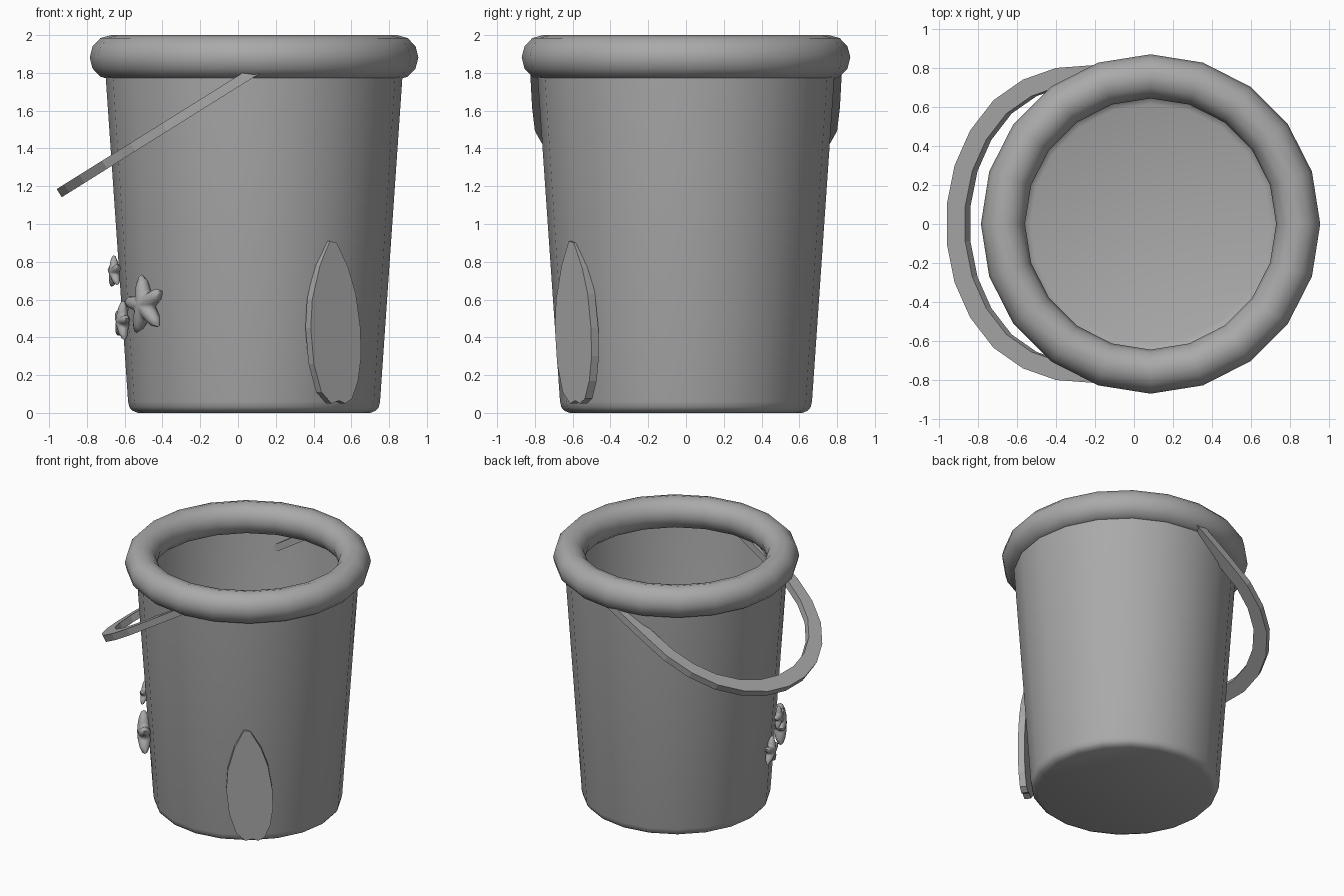
import bpy, bmesh, math
from mathutils import Vector, Matrix

if "Cube" in bpy.data.objects:
    bpy.data.objects.remove(bpy.data.objects["Cube"], do_unlink=True)

CX = 0.085      # axis of the pail
SIDES = 20

grey = bpy.data.materials.new("plain_grey")
grey.use_nodes = True
grey.diffuse_color = (0.4, 0.4, 0.4, 1)
grey.node_tree.nodes["Principled BSDF"].inputs["Base Color"].default_value = (0.4, 0.4, 0.4, 1)


def finish(name, bm, angle=None):
    """Turn a bmesh into an object, smooth below the given angle."""
    bmesh.ops.recalc_face_normals(bm, faces=bm.faces)
    mesh = bpy.data.meshes.new(name)
    bm.to_mesh(mesh)
    bm.free()
    mesh.materials.append(grey)
    obj = bpy.data.objects.new(name, mesh)
    bpy.context.collection.objects.link(obj)
    if angle:
        bpy.ops.object.select_all(action='DESELECT')
        obj.select_set(True)
        bpy.context.view_layer.objects.active = obj
        bpy.ops.object.shade_smooth_by_angle(angle=math.radians(angle))
    return obj


def skin(bm, rings, closed):
    """Join rings of vertices with quads."""
    count = len(rings[0])
    for a, b in zip(rings, rings[1:]):
        for i in range(count if closed else count - 1):
            j = (i + 1) % count
            bm.faces.new((a[i], a[j], b[j], b[i]))


def lathe(name, profile, loop=False, angle=50):
    """Spin a profile of (radius, height) round the pail axis."""
    bm = bmesh.new()
    rings = []
    for r, z in profile:
        rings.append([bm.verts.new((CX + r * math.cos(math.tau * i / SIDES),
                                    r * math.sin(math.tau * i / SIDES), z))
                      for i in range(SIDES)])
    skin(bm, rings + rings[:1] if loop else rings, True)
    if not loop:
        bm.faces.new(rings[0])
    return finish(name, bm, angle)


def on_wall(degrees, radius, z):
    """Frame on the wall: x runs sideways, y up, z outward."""
    a = math.radians(degrees)
    out = Vector((math.cos(a), math.sin(a), 0))
    side = Vector((-out.y, out.x, 0))
    m = Matrix((side, Vector((0, 0, 1)), out)).transposed().to_4x4()
    m.translation = Vector((CX, 0, z)) + out * radius
    return m


# Open pail with a rounded foot
lathe("pail_body", [(0.615, 0), (0.645, 0.012), (0.66, 0.03), (0.667, 0.06), (0.787, 1.8)])

# Fat rounded rim
rim = []
for i in range(12):
    a = math.tau * i / 12
    rim.append((0.757 + 0.113 * math.cos(a), 1.882 + 0.118 * math.sin(a)))
lathe("rim", rim, loop=True)

# Tilted carrying handle: half of its outer edge as seen from above, then mirrored
half = [(0.1, 0.825), (-0.2, 0.815), (-0.4, 0.8), (-0.57, 0.74),
        (-0.72, 0.635), (-0.84, 0.48), (-0.92, 0.3), (-0.96, 0.1)]
path = half + [(x, -y) for x, y in reversed(half)]
bm = bmesh.new()
rings = []
for i, (x, y) in enumerate(path):
    before, after = path[max(i - 1, 0)], path[min(i + 1, len(path) - 1)]
    tangent = Vector((after[0] - before[0], after[1] - before[1])).normalized()
    ix, iy = x - tangent.y * 0.095, y + tangent.x * 0.095
    ring = []
    for px, py, drop in ((x, y, 0), (ix, iy, 0), (ix, iy, 1), (x, y, 1)):
        ring.append(bm.verts.new((px + 0.027 * drop, py, 1.785 + 0.625 * px - 0.043 * drop)))
    rings.append(ring)
skin(bm, rings, True)
bm.faces.new(rings[0])
bm.faces.new(rings[-1])
finish("handle", bm)

# Flat pointed leaf-shaped plate: (sideways, height)
leaf = [(-0.04, 0.91), (-0.105, 0.78), (-0.155, 0.6), (-0.165, 0.45), (-0.145, 0.26),
        (-0.095, 0.11), (-0.03, 0.05), (0.02, 0.065), (0.06, 0.05), (0.105, 0.075),
        (0.145, 0.17), (0.165, 0.3), (0.16, 0.45), (0.13, 0.63), (0.08, 0.77), (0.005, 0.9)]
bm = bmesh.new()
frame = on_wall(-54, 0, 0)
layers = [[bm.verts.new(frame @ Vector((s, z, d))) for s, z in leaf] for d in (0.69, 0.738)]
skin(bm, layers, True)
for layer in layers:
    bm.faces.new(layer)
finish("leaf_plate", bm)


# Puffy five-armed stars on the wall
def star(name, degrees, radius, z, size, thick, turn):
    bm = bmesh.new()
    frame = on_wall(degrees, radius, z)
    spokes, steps = 30, 8
    rings = []
    for k in range(1, steps):
        a = math.pi * k / steps
        ring = []
        for i in range(spokes):
            p = math.tau * i / spokes
            wave = 0.5 + 0.5 * math.cos(5 * p)
            reach = size * (0.45 + 0.55 * wave ** 1.3) * math.sin(a)
            q = p + math.radians(turn)
            ring.append(bm.verts.new(frame @ Vector((reach * math.cos(q), reach * math.sin(q),
                                                     thick * math.cos(a)))))
        rings.append(ring)
    skin(bm, rings, True)
    for ring, d in ((rings[0], thick), (rings[-1], -thick)):
        pole = bm.verts.new(frame @ Vector((0, 0, d)))
        for i in range(spokes):
            bm.faces.new((ring[i], ring[(i + 1) % spokes], pole))
    finish(name, bm, 80)


star("large_star", 218, 0.735, 0.57, 0.165, 0.048, 100)
star("lower_star", 194, 0.72, 0.485, 0.11, 0.032, 80)
star("upper_star", 196, 0.77, 0.745, 0.09, 0.026, 95)
